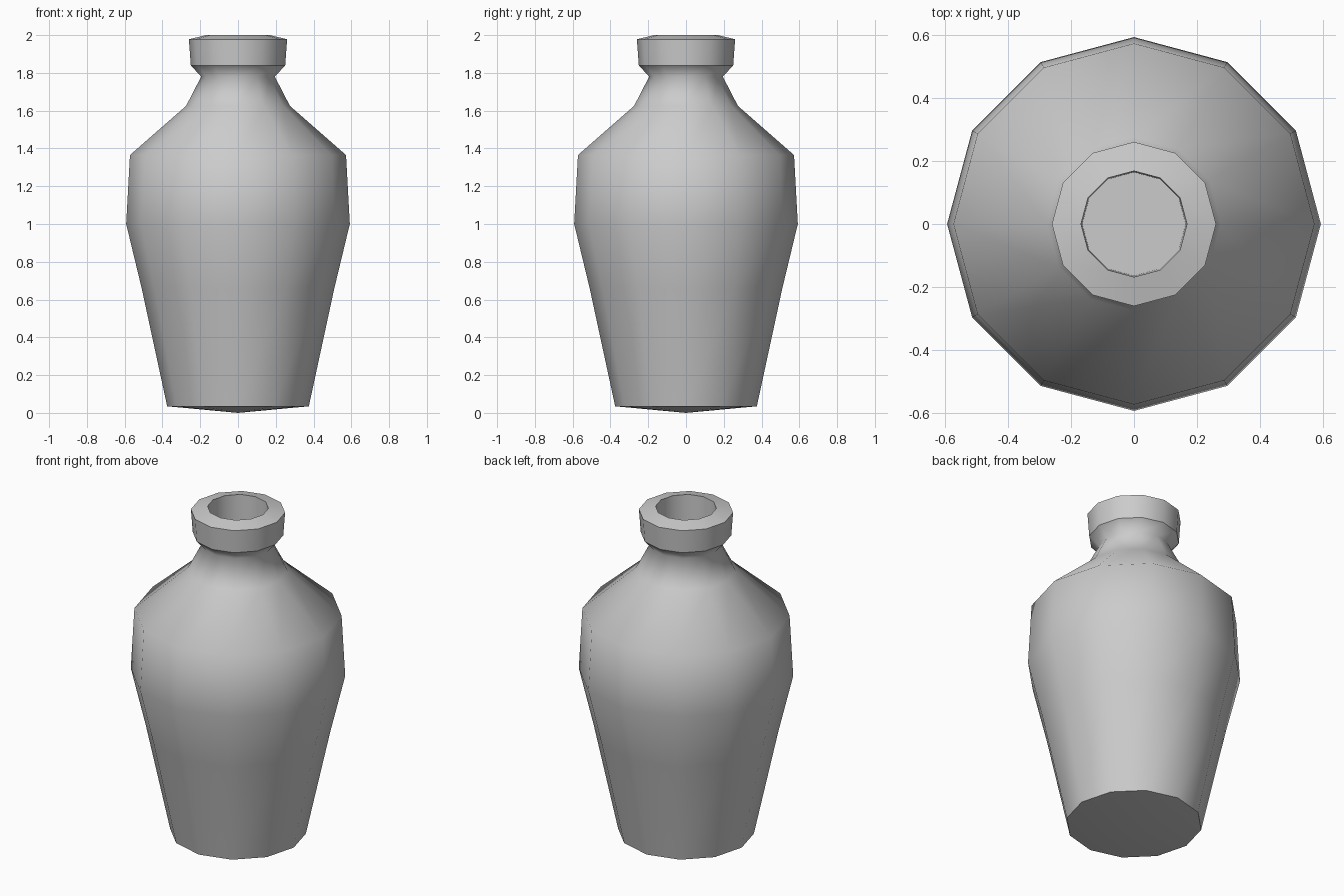
import bpy, bmesh, math

cube = bpy.data.objects.get("Cube")
if cube:
    bpy.data.objects.remove(cube, do_unlink=True)

SIDES = 12

# Plain grey clay
clay = bpy.data.materials.new("grey_clay")
clay.use_nodes = True
clay.diffuse_color = (0.6, 0.6, 0.6, 1)
clay.node_tree.nodes["Principled BSDF"].inputs["Base Color"].default_value = clay.diffuse_color


def lathe(name, profile, sharp_rings):
    """Spin a (radius, height) profile around z; radius 0 makes a single pole."""
    bm = bmesh.new()
    rings = []
    for r, z in profile:
        count = SIDES if r else 1
        rings.append([bm.verts.new((r * math.cos(math.tau * i / SIDES),
                                    r * math.sin(math.tau * i / SIDES), z))
                      for i in range(count)])
    for low, high in zip(rings, rings[1:]):
        for i in range(SIDES):
            j = (i + 1) % SIDES
            corners = [low[i % len(low)], low[j % len(low)],
                       high[j % len(high)], high[i % len(high)]]
            bm.faces.new(list(dict.fromkeys(corners))).smooth = True
    bmesh.ops.recalc_face_normals(bm, faces=bm.faces)
    # Keep the chosen rings crisp
    for k in sharp_rings:
        ring = rings[k]
        for i in range(SIDES):
            bm.edges.get((ring[i], ring[(i + 1) % SIDES])).smooth = False
    mesh = bpy.data.meshes.new(name)
    bm.to_mesh(mesh)
    bm.free()
    mesh.materials.append(clay)
    obj = bpy.data.objects.new(name, mesh)
    bpy.context.collection.objects.link(obj)
    return obj


# Base, tapering body, shoulder, neck, lip and the hollow of the mouth
vase_profile = [
    (0, 0), (0.375, 0.035),
    (0.51, 0.66), (0.592, 1.0), (0.572, 1.365),
    (0.275, 1.625), (0.195, 1.78),
    (0.25, 1.84), (0.26, 1.978), (0.168, 2.0),
    (0.164, 1.75), (0, 1.75),
]
lathe("vase", vase_profile, sharp_rings=(1, 7, 8, 9, 10))
